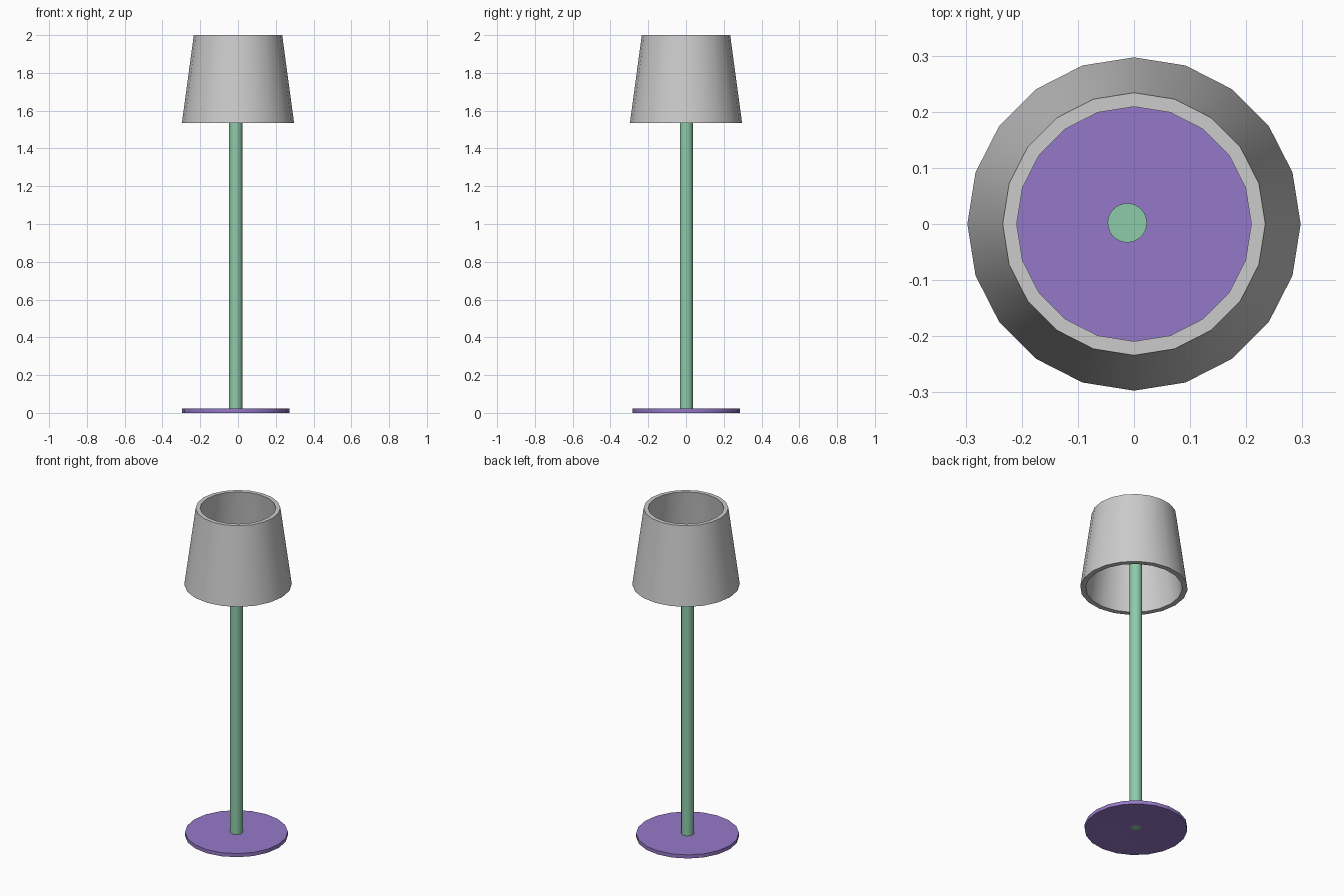
import bpy, math

if "Cube" in bpy.data.objects:
    bpy.data.objects.remove(bpy.data.objects["Cube"])


def lathe(name, profile, sides, center=(0, 0), closed=False, color=None):
    """Revolve an (r, z) profile about z; a radius of 0 becomes a pole vertex."""
    verts, rings, faces = [], [], []
    for r, z in profile:
        n = 1 if r == 0 else sides
        rings.append([len(verts) + i for i in range(n)])
        for i in range(n):
            a = 2 * math.pi * i / sides
            verts.append((r * math.cos(a), r * math.sin(a), z))
    pairs = list(zip(rings, rings[1:]))
    if closed:
        pairs.append((rings[-1], rings[0]))
    for lo, hi in pairs:
        for i in range(sides):
            j = (i + 1) % sides
            quad = [lo[i % len(lo)], lo[j % len(lo)], hi[j % len(hi)], hi[i % len(hi)]]
            faces.append(list(dict.fromkeys(quad)))
    mesh = bpy.data.meshes.new(name)
    mesh.from_pydata(verts, [], faces)
    obj = bpy.data.objects.new(name, mesh)
    obj.location = (*center, 0)
    bpy.context.collection.objects.link(obj)
    if color:
        mat = bpy.data.materials.new(name + "_color")
        mat.diffuse_color = color
        mat.use_nodes = True
        mat.node_tree.nodes["Principled BSDF"].inputs["Base Color"].default_value = mat.diffuse_color
        mesh.materials.append(mat)
    bpy.ops.object.select_all(action='DESELECT')
    obj.select_set(True)
    bpy.context.view_layer.objects.active = obj
    bpy.ops.object.shade_smooth_by_angle(angle=math.radians(30))
    return obj


AXIS = (-0.012, 0.002)

# Base disc with a shallow dished underside
lathe("base", [(0, 0.016), (0.145, 0), (0.284, 0), (0.284, 0.022), (0, 0.022)],
      20, AXIS, color=(0.30, 0.19, 0.58, 1))

# Pole, ending inside the shade
lathe("pole", [(0, 0.013), (0.035, 0.013), (0.035, 1.77), (0, 1.77)],
      32, AXIS, color=(0.27, 0.60, 0.40, 1))

# Open tapered shade with wall thickness
lathe("shade", [(0.297, 1.535), (0.234, 2.0), (0.209, 2.0), (0.267, 1.535)],
      20, closed=True)
